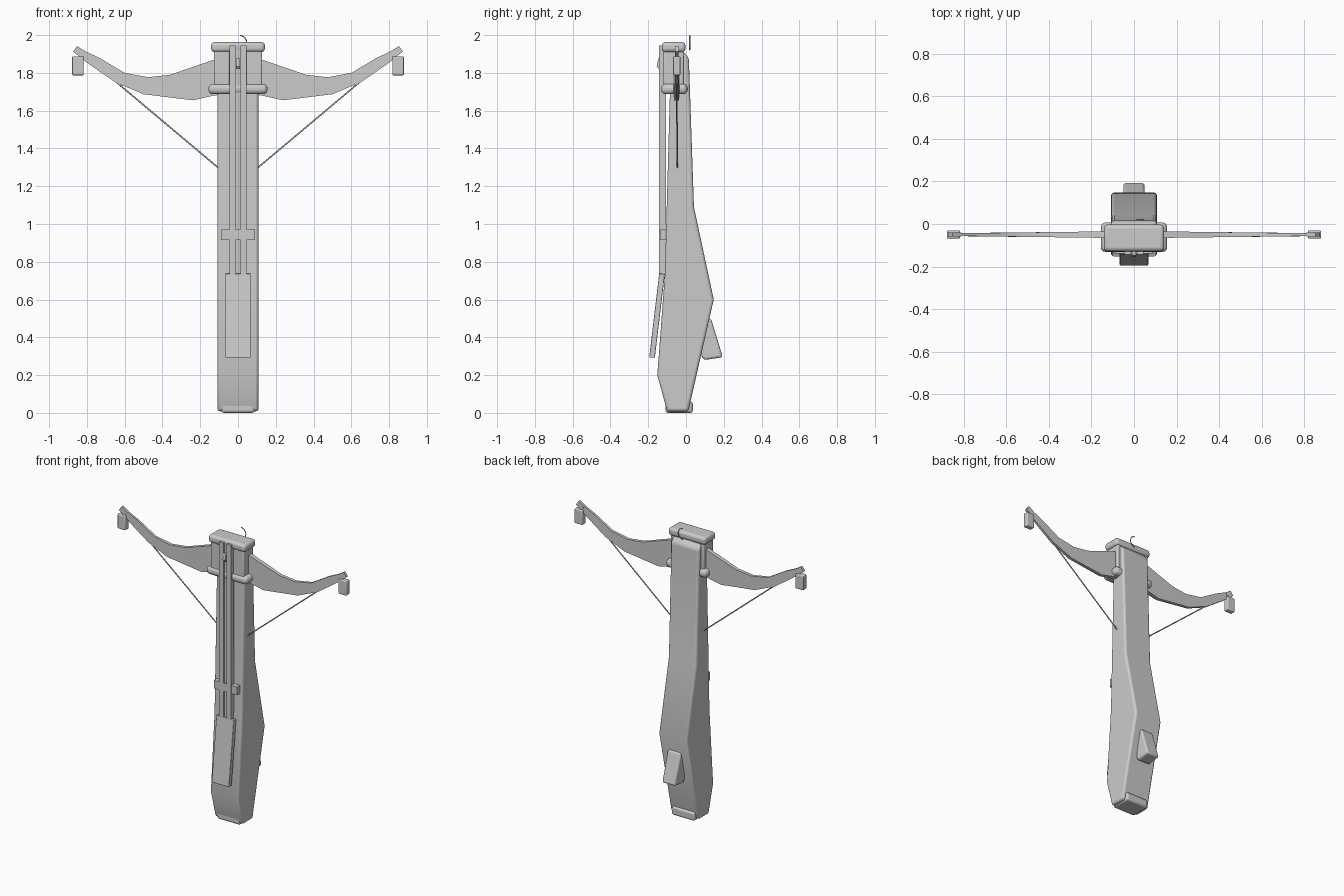
import bpy, bmesh, math
from mathutils import Vector

if "Cube" in bpy.data.objects:
    bpy.data.objects.remove(bpy.data.objects["Cube"])


def finish(name, bm, bevel=0.0, segments=3):
    bmesh.ops.recalc_face_normals(bm, faces=bm.faces)
    me = bpy.data.meshes.new(name)
    bm.to_mesh(me)
    bm.free()
    ob = bpy.data.objects.new(name, me)
    bpy.context.collection.objects.link(ob)
    if bevel:
        mod = ob.modifiers.new("Bevel", 'BEVEL')
        mod.width = bevel
        mod.segments = segments
        mod.limit_method = 'ANGLE'
        mod.angle_limit = math.radians(35)
    bpy.ops.object.select_all(action='DESELECT')
    ob.select_set(True)
    bpy.context.view_layer.objects.active = ob
    bpy.ops.object.shade_smooth_by_angle(angle=math.radians(35))
    return ob


def side_extrude(name, outline, x0, x1, bevel=0.0):
    """Extrude a (y, z) outline between two x positions."""
    bm = bmesh.new()
    f = bm.faces.new([bm.verts.new((x0, y, z)) for y, z in outline])
    new = bmesh.ops.extrude_face_region(bm, geom=[f])['geom']
    bmesh.ops.translate(bm, vec=(x1 - x0, 0, 0),
                        verts=[v for v in new if isinstance(v, bmesh.types.BMVert)])
    return finish(name, bm, bevel)


def box(name, x, y, z, bevel=0.0):
    return side_extrude(name, [(y[0], z[0]), (y[1], z[0]), (y[1], z[1]), (y[0], z[1])],
                        x[0], x[1], bevel)


def wire(name, points, radius):
    cu = bpy.data.curves.new(name, 'CURVE')
    cu.dimensions = '3D'
    cu.bevel_depth = radius
    cu.bevel_resolution = 2
    cu.use_fill_caps = True
    sp = cu.splines.new('POLY')
    sp.points.add(len(points) - 1)
    for p, co in zip(sp.points, points):
        p.co = (*co, 1)
    ob = bpy.data.objects.new(name, cu)
    bpy.context.collection.objects.link(ob)


# Stock, butt shoe and rear grip
side_extrude("stock", [(-0.10, 0.008), (0.012, 0.008), (0.147, 0.60), (0.042, 1.09),
                       (0.015, 1.88), (-0.02, 1.92), (-0.08, 1.92), (-0.085, 1.70),
                       (-0.112, 0.73), (-0.152, 0.20)], -0.108, 0.108, 0.014)
box("butt_plate", (-0.088, 0.088), (-0.108, 0.036), (0.0, 0.06), 0.014)
side_extrude("grip", [(0.08, 0.30), (0.098, 0.28), (0.195, 0.295), (0.132, 0.50),
                      (0.09, 0.50)], -0.05, 0.05, 0.012)

# Bolt rail with two raised strips
box("rail_base", (-0.045, 0.045), (-0.127, -0.107), (0.73, 1.945))
for s, n in ((-1, "left"), (1, "right")):
    box("rail_strip_" + n, sorted((s * 0.013, s * 0.045)), (-0.143, -0.127), (0.73, 1.945))

# Latch block, sloping lever and front sight
box("latch", (-0.089, 0.089), (-0.138, -0.098), (0.915, 0.972))
side_extrude("lever", [(-0.195, 0.292), (-0.165, 0.292), (-0.112, 0.735), (-0.142, 0.738)],
             -0.067, 0.067, 0.004)
side_extrude("sight", [(-0.12, 1.82), (-0.145, 1.82), (-0.155, 1.835), (-0.147, 1.875),
                       (-0.12, 1.875)], -0.01, 0.01)

# Head: cap, cross bar and side cheeks
box("head_cap", (-0.142, 0.142), (-0.128, -0.003), (1.91, 1.963), 0.018)
box("head_bar", (-0.156, 0.156), (-0.131, 0.007), (1.687, 1.742), 0.022)
for s, n in ((-1, "left"), (1, "right")):
    box("head_cheek_" + n, sorted((s * 0.045, s * 0.128)), (-0.12, -0.012), (1.70, 1.93), 0.008)

# Bow limbs: stations of x top, z top, x bottom, z bottom
stations = [(0.05, 1.88, 0.05, 1.69), (0.127, 1.87, 0.127, 1.68), (0.36, 1.79, 0.24, 1.655),
            (0.476, 1.777, 0.50, 1.687), (0.60, 1.80, 0.65, 1.75),
            (0.735, 1.88, 0.78, 1.84), (0.82, 1.92, 0.84, 1.885)]
for s, n in ((-1, "left"), (1, "right")):
    bm = bmesh.new()
    rings = []
    for xt, zt, xb, zb in stations:
        h = 0.017 - 0.011 * xt / 0.85
        rings.append([bm.verts.new((s * x, -0.05 + d, z)) for x, z, d in
                      ((xt, zt, -h), (xt, zt, h), (xb, zb, h), (xb, zb, -h))])
    for a, b in zip(rings, rings[1:]):
        for i in range(4):
            j = (i + 1) % 4
            bm.faces.new((a[i], a[j], b[j], b[i]))
    bm.faces.new(rings[0])
    bm.faces.new(rings[-1])
    finish("limb_" + n, bm)

    # Limb tip, hanging weight and string
    bm = bmesh.new()
    outline = [(0.81, 1.915), (0.852, 1.942), (0.873, 1.912), (0.83, 1.88)]
    front = [bm.verts.new((s * x, -0.059, z)) for x, z in outline]
    back = [bm.verts.new((s * x, -0.041, z)) for x, z in outline]
    bm.faces.new(front)
    bm.faces.new(back)
    for i in range(4):
        j = (i + 1) % 4
        bm.faces.new((front[i], front[j], back[j], back[i]))
    finish("limb_tip_" + n, bm)
    box("tip_weight_" + n, sorted((s * 0.817, s * 0.878)), (-0.068, -0.03), (1.787, 1.888), 0.006)
    wire("string_" + n, [(s * 0.845, -0.052, 1.92), (0, -0.044, 1.21)], 0.004)

# Thin wire hook behind the cap
wire("hook", [(0.01 + 0.036 * math.cos(a), 0.02, 1.96 + 0.038 * math.sin(a))
              for a in (math.radians(-90 + 15 * i) for i in range(13))], 0.003)
